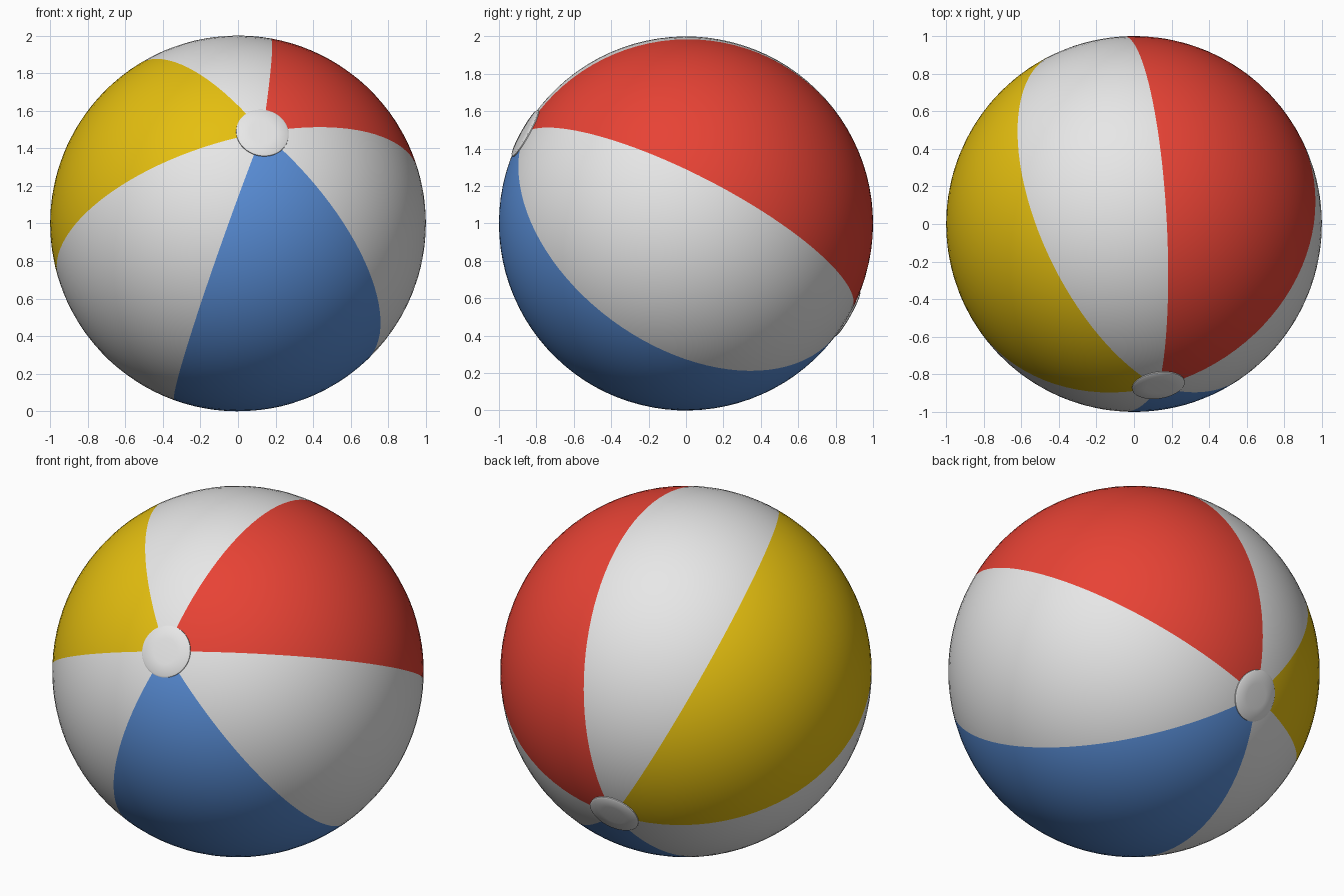
import bpy, bmesh, math
from mathutils import Matrix, Vector

if "Cube" in bpy.data.objects:
    bpy.data.objects.remove(bpy.data.objects["Cube"], do_unlink=True)


def material(name, rgb):
    m = bpy.data.materials.new(name)
    m.use_nodes = True
    m.diffuse_color = (*rgb, 1)
    m.node_tree.nodes["Principled BSDF"].inputs["Base Color"].default_value = (*rgb, 1)
    return m


white = material("white", (0.8, 0.8, 0.8))
red = material("red", (0.8, 0.055, 0.035))
yellow = material("yellow", (0.78, 0.52, 0.005))
blue = material("blue", (0.1, 0.27, 0.68))

# Tilted frame: local z is the axis through both caps, local x lies on the first seam
axis = Vector((0.131, -0.865, 0.485)).normalized()
seam = Vector((0.175, 0, 0.985))
u = (seam - axis * seam.dot(axis)).normalized()
w = axis.cross(u)
tilt = Matrix.Translation((0, 0, 1)) @ Matrix((u, w, axis)).transposed().to_4x4()


def add_object(name, bm, mats, matrix):
    mesh = bpy.data.meshes.new(name)
    bm.to_mesh(mesh)
    bm.free()
    for m in mats:
        mesh.materials.append(m)
    ob = bpy.data.objects.new(name, mesh)
    bpy.context.collection.objects.link(ob)
    ob.matrix_world = matrix
    bpy.ops.object.select_all(action='DESELECT')
    ob.select_set(True)
    bpy.context.view_layer.objects.active = ob
    bpy.ops.object.shade_smooth_by_angle(angle=math.radians(40))
    return ob


# Ball: panels coloured by angle around the axis, in steps of 1/32 turn
panels = [(4, 0), (10, 1), (15, 0), (21, 2), (26, 0), (32, 3)]
bm = bmesh.new()
bmesh.ops.create_uvsphere(bm, u_segments=96, v_segments=48, radius=1)
for f in bm.faces:
    c = f.calc_center_median()
    step = math.atan2(c.y, c.x) % math.tau / math.tau * 32
    f.material_index = next(i for end, i in panels if step < end)
add_object("ball", bm, [white, yellow, blue, red], tilt)


# Caps: shallow turned discs at both ends of the axis
def add_cap(name, matrix):
    bm = bmesh.new()
    profile = [(0.141, 0.98), (0.141, 0.995), (0.134, 1.0), (0.07, 1.004), (0, 1.005)]
    verts = [bm.verts.new((r, 0, h)) for r, h in profile]
    edges = [bm.edges.new(pair) for pair in zip(verts, verts[1:])]
    bmesh.ops.spin(bm, geom=verts + edges, cent=(0, 0, 0), axis=(0, 0, 1),
                   angle=math.tau, steps=48)
    bmesh.ops.remove_doubles(bm, verts=bm.verts, dist=0.0001)
    bmesh.ops.recalc_face_normals(bm, faces=bm.faces)
    if sum(f.normal.z for f in bm.faces) < 0:
        bmesh.ops.reverse_faces(bm, faces=bm.faces)
    add_object(name, bm, [white], matrix)


add_cap("front_cap", tilt)
add_cap("back_cap", tilt @ Matrix.Rotation(math.pi, 4, 'X'))
